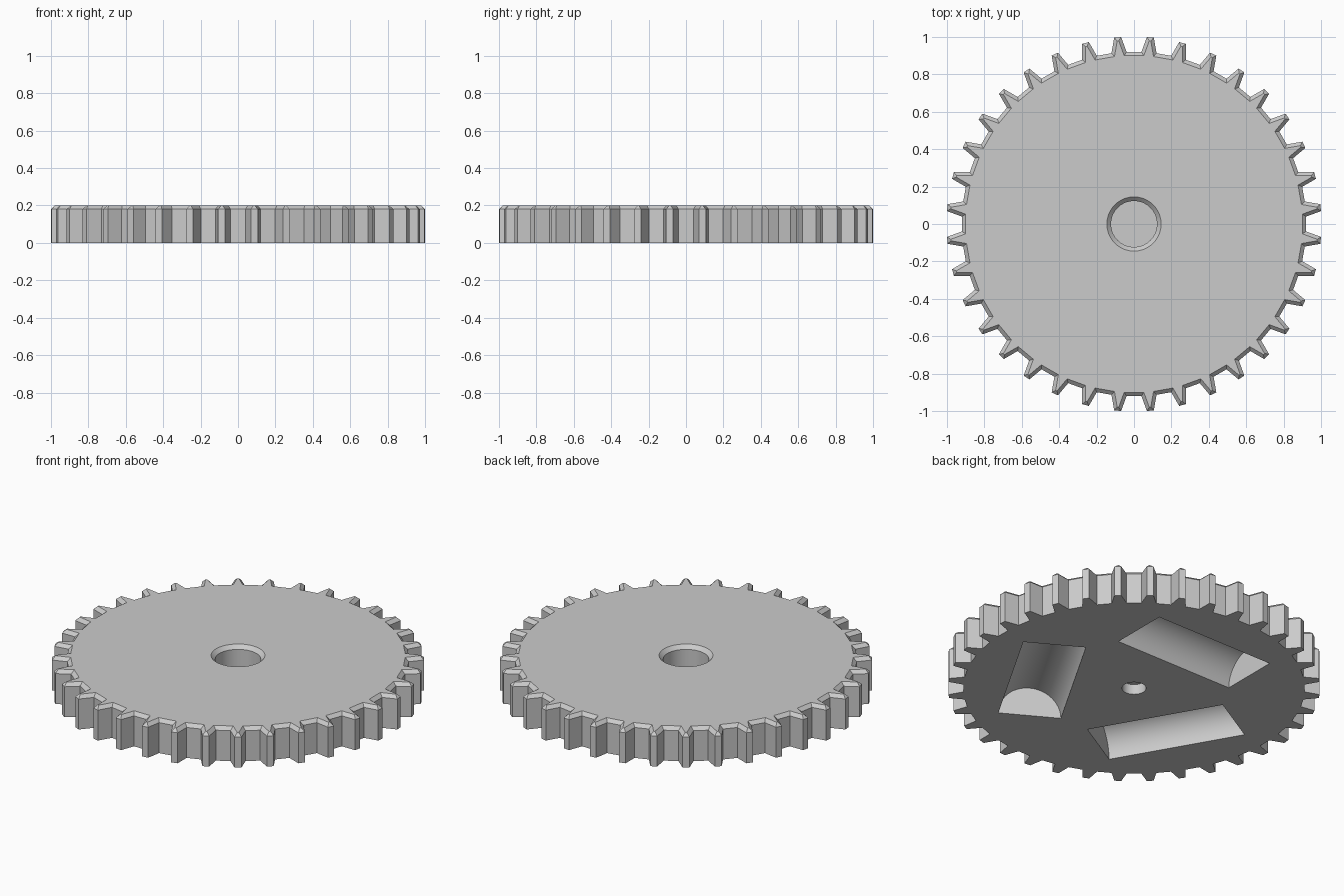
import bpy
import bmesh
from math import sin, cos, radians, pi
from mathutils import Matrix

cube = bpy.data.objects.get("Cube")
if cube:
    bpy.data.objects.remove(cube, do_unlink=True)

TEETH = 36
HEIGHT = 0.2
CHAMFER = 0.019
STEP = 2 * pi / TEETH

grey = bpy.data.materials.new("light_grey")
grey.use_nodes = True
colour = (0.6, 0.6, 0.6, 1)
grey.diffuse_color = colour
grey.node_tree.nodes["Principled BSDF"].inputs["Base Color"].default_value = colour


def make_object(name, bm):
    bmesh.ops.recalc_face_normals(bm, faces=bm.faces)
    mesh = bpy.data.meshes.new(name)
    bm.to_mesh(mesh)
    bm.free()
    mesh.materials.append(grey)
    obj = bpy.data.objects.new(name, mesh)
    bpy.context.collection.objects.link(obj)
    return obj


def stack_rings(name, rings):
    """Solid skinned through closed rings of points, capped at both ends."""
    bm = bmesh.new()
    loops = [[bm.verts.new(p) for p in ring] for ring in rings]
    n = len(loops[0])
    for low, high in zip(loops, loops[1:]):
        for i in range(n):
            j = (i + 1) % n
            bm.faces.new((low[i], low[j], high[j], high[i]))
    bm.faces.new(loops[0][::-1])
    bm.faces.new(loops[-1])
    return make_object(name, bm)


def gear_ring(z, inset):
    """Toothed outline, moved inward by an even distance."""
    tip, root = 1.002 - inset, 0.92 - inset
    slope = 0.27
    shift = inset * (1 + slope ** 2) ** 0.5

    def half_width(r):
        return 0.0185 + slope * (1.002 - r) - shift

    points = []
    for k in range(TEETH):
        a = (k + 0.5) * STEP
        for r, side in ((root, -1), (tip, -1), (tip, 1), (root, 1)):
            w = side * half_width(r)
            points.append((r * cos(a) - w * sin(a), r * sin(a) + w * cos(a), z))
    return points


def circle_ring(radius, z, n=64):
    return [(radius * cos(2 * pi * i / n), radius * sin(2 * pi * i / n), z)
            for i in range(n)]


def cut(target, cutter):
    cutter.hide_render = True
    mod = target.modifiers.new(cutter.name, "BOOLEAN")
    mod.operation = "DIFFERENCE"
    mod.solver = "EXACT"
    mod.object = cutter
    bpy.context.view_layer.objects.active = target
    bpy.ops.object.modifier_apply(modifier=mod.name)
    bpy.data.objects.remove(cutter, do_unlink=True)


# Toothed disc with a chamfered top edge
gear = stack_rings("gear_wheel", [
    gear_ring(0, 0),
    gear_ring(HEIGHT - CHAMFER, 0),
    gear_ring(HEIGHT, CHAMFER),
])

# Chamfered round recess in the top
cut(gear, stack_rings("top_recess", [
    circle_ring(0.123, 0.07),
    circle_ring(0.123, 0.178),
    circle_ring(0.145, HEIGHT),
    circle_ring(0.145, HEIGHT + 0.1),
]))

# Small blind hole underneath
cut(gear, stack_rings("bottom_hole", [
    circle_ring(0.065, -0.1),
    circle_ring(0.065, 0.06),
]))

# Three half-round pockets underneath
for k in range(3):
    bm = bmesh.new()
    bmesh.ops.create_cone(
        bm, cap_ends=True, segments=64, radius1=0.171, radius2=0.171, depth=0.776,
        matrix=Matrix.Rotation(radians(120 * k), 4, "Z")
        @ Matrix.Translation((0, 0.503, 0))
        @ Matrix.Rotation(pi / 2, 4, "Y"))
    cut(gear, make_object("pocket", bm))

# Smooth round walls, crisp edges
bpy.ops.object.select_all(action="DESELECT")
gear.select_set(True)
bpy.context.view_layer.objects.active = gear
bpy.ops.object.shade_smooth_by_angle(angle=radians(30))
